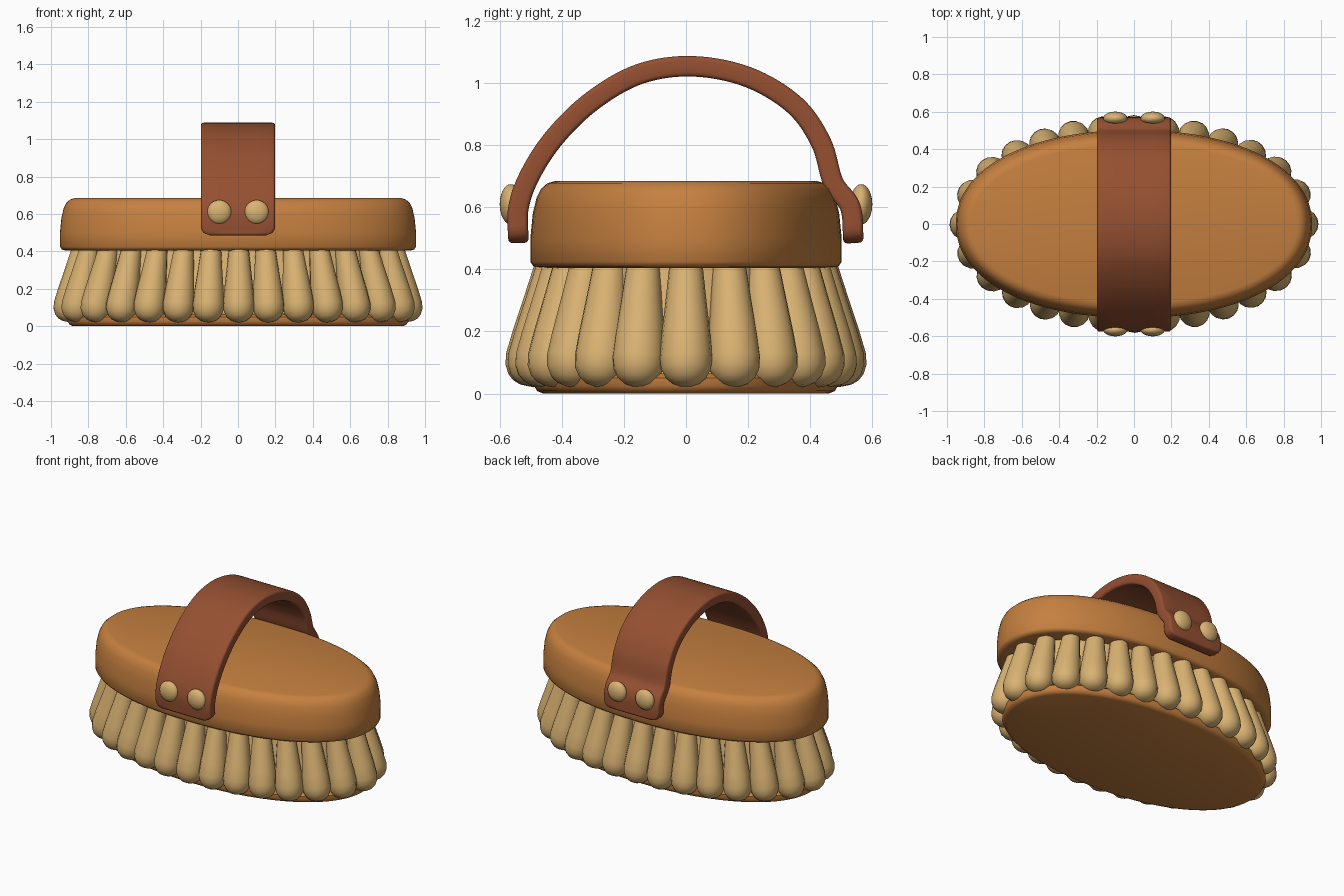
import bpy
import bmesh
from math import sin, cos, pi, copysign
from mathutils import Vector

cube = bpy.data.objects.get("Cube")
if cube:
    bpy.data.objects.remove(cube, do_unlink=True)


def make_material(name, rgb):
    mat = bpy.data.materials.new(name)
    mat.use_nodes = True
    mat.diffuse_color = (*rgb, 1)
    mat.node_tree.nodes["Principled BSDF"].inputs["Base Color"].default_value = (*rgb, 1)
    return mat


wood = make_material("orange wood", (0.56, 0.215, 0.05))
leather = make_material("brown leather", (0.30, 0.08, 0.031))
bristle = make_material("tan bristle", (0.70, 0.45, 0.17))


def finish(name, bm, mat):
    bmesh.ops.recalc_face_normals(bm, faces=bm.faces)
    mesh = bpy.data.meshes.new(name)
    bm.to_mesh(mesh)
    bm.free()
    mesh.materials.append(mat)
    obj = bpy.data.objects.new(name, mesh)
    bpy.context.collection.objects.link(obj)
    return obj


def smooth(obj, angle=0.8):
    bpy.ops.object.select_all(action="DESELECT")
    obj.select_set(True)
    bpy.context.view_layer.objects.active = obj
    bpy.ops.object.shade_smooth_by_angle(angle=angle)


def loft(bm, rings):
    """Skin a stack of closed rings and cap both ends."""
    loops = [[bm.verts.new(p) for p in ring] for ring in rings]
    n = len(loops[0])
    for a, b in zip(loops, loops[1:]):
        for i in range(n):
            j = (i + 1) % n
            bm.faces.new((a[i], a[j], b[j], b[i]))
    bm.faces.new(loops[0])
    bm.faces.new(loops[-1])


def oval(rx, ry, z, n=96, power=2.15):
    def axis(v):
        return copysign(abs(v) ** (2 / power), v)
    return [Vector((rx * axis(cos(2 * pi * i / n)), ry * axis(sin(2 * pi * i / n)), z))
            for i in range(n)]


def oval_part(name, rx, ry, profile, mat):
    bm = bmesh.new()
    loft(bm, [oval(rx - inset, ry - inset, z) for inset, z in profile])
    smooth(finish(name, bm, mat))


# Wooden back, bristle core and bottom plate
oval_part("wooden_back", 0.952, 0.502,
          [(0.03, 0.405), (0.01, 0.41), (0.0, 0.425), (0.0, 0.5), (0.008, 0.58),
           (0.02, 0.63), (0.035, 0.66), (0.055, 0.678), (0.08, 0.685)], wood)
oval_part("bristle_core", 0.87, 0.46, [(0.0, 0.04), (0.05, 0.42)], bristle)
oval_part("bottom_plate", 0.91, 0.49,
          [(0.03, 0.0), (0.01, 0.008), (0.0, 0.025), (0.0, 0.05), (0.02, 0.065)], wood)


# Tufts evenly spaced round the oval, leaning outwards
def even_points(rx, ry, z, count):
    pts = oval(rx, ry, z, 1440, 2.05)
    steps = [(pts[i] - pts[i - 1]).length for i in range(1, len(pts))]
    total = sum(steps) + (pts[0] - pts[-1]).length
    out, run = [pts[0]], 0
    for p, step in zip(pts[1:], steps):
        run += step
        if len(out) < count and run >= total * len(out) / count:
            out.append(p)
    return out


TUFTS = 28
tops = even_points(0.83, 0.43, 0.43, TUFTS)
feet = even_points(0.92, 0.515, 0.025, TUFTS)
tuft_profile = [(0, 0.052), (0.3, 0.065), (0.6, 0.079), (0.78, 0.085),
                (0.87, 0.08), (0.94, 0.064), (0.98, 0.044), (1, 0.02)]
bm = bmesh.new()
for top, foot in zip(tops, feet):
    axis = (foot - top).normalized()
    out = Vector((foot.x / 0.92 ** 2, foot.y / 0.515 ** 2, 0)).normalized()
    side = axis.cross(out).normalized()
    front = side.cross(axis)
    loft(bm, [[top.lerp(foot, t) + r * (cos(a) * side + sin(a) * front)
               for a in [2 * pi * k / 16 for k in range(16)]]
              for t, r in tuft_profile])
smooth(finish("bristle_tufts", bm, bristle), 1.0)


# Leather strap: ribbon along a smooth arch, thickened and rounded
path = [(-0.54, 0.485), (-0.54, 0.6), (-0.5, 0.71), (-0.42, 0.83), (-0.3, 0.945),
        (-0.15, 1.03), (0.02, 1.055), (0.2, 1.02), (0.35, 0.93), (0.435, 0.81),
        (0.475, 0.68), (0.53, 0.6), (0.54, 0.485)]
keys = [Vector((0, y, z)) for y, z in path]
keys = [2 * keys[0] - keys[1]] + keys + [2 * keys[-1] - keys[-2]]
line = []
for a, b, c, d in zip(keys, keys[1:], keys[2:], keys[3:]):
    for k in range(8):
        t = k / 8
        line.append(0.5 * (2 * b + (c - a) * t + (2 * a - 5 * b + 4 * c - d) * t * t
                           + (3 * b - a - 3 * c + d) * t ** 3))
line.append(keys[-2])

CORNER = 0.05
bm = bmesh.new()
rows = []
for p in line:
    end = max(0, CORNER - min((p - line[0]).length, (p - line[-1]).length))
    half = 0.198 - CORNER + (CORNER ** 2 - end ** 2) ** 0.5
    rows.append([bm.verts.new(p + Vector((half * s, 0, 0))) for s in (-1, -0.5, 0, 0.5, 1)])
for a, b in zip(rows, rows[1:]):
    for i in range(4):
        bm.faces.new((a[i], a[i + 1], b[i + 1], b[i]))
strap = finish("leather_strap", bm, leather)
solid = strap.modifiers.new("thickness", "SOLIDIFY")
solid.thickness, solid.offset = 0.066, 0
bevel = strap.modifiers.new("soft_edges", "BEVEL")
bevel.width, bevel.segments, bevel.limit_method = 0.016, 3, "ANGLE"
bevel.angle_limit = 0.9
smooth(strap)

# Domed rivets at both ends of the strap
for end, y in (("front", -0.565), ("back", 0.565)):
    for label, x in (("right", -0.1), ("left", 0.1)):
        bpy.ops.mesh.primitive_uv_sphere_add(segments=24, ring_count=12, radius=0.065,
                                             location=(x, y, 0.61))
        rivet = bpy.context.object
        rivet.name = f"{end}_{label}_rivet"
        rivet.scale.y = 0.55
        rivet.data.materials.append(bristle)
        smooth(rivet)
